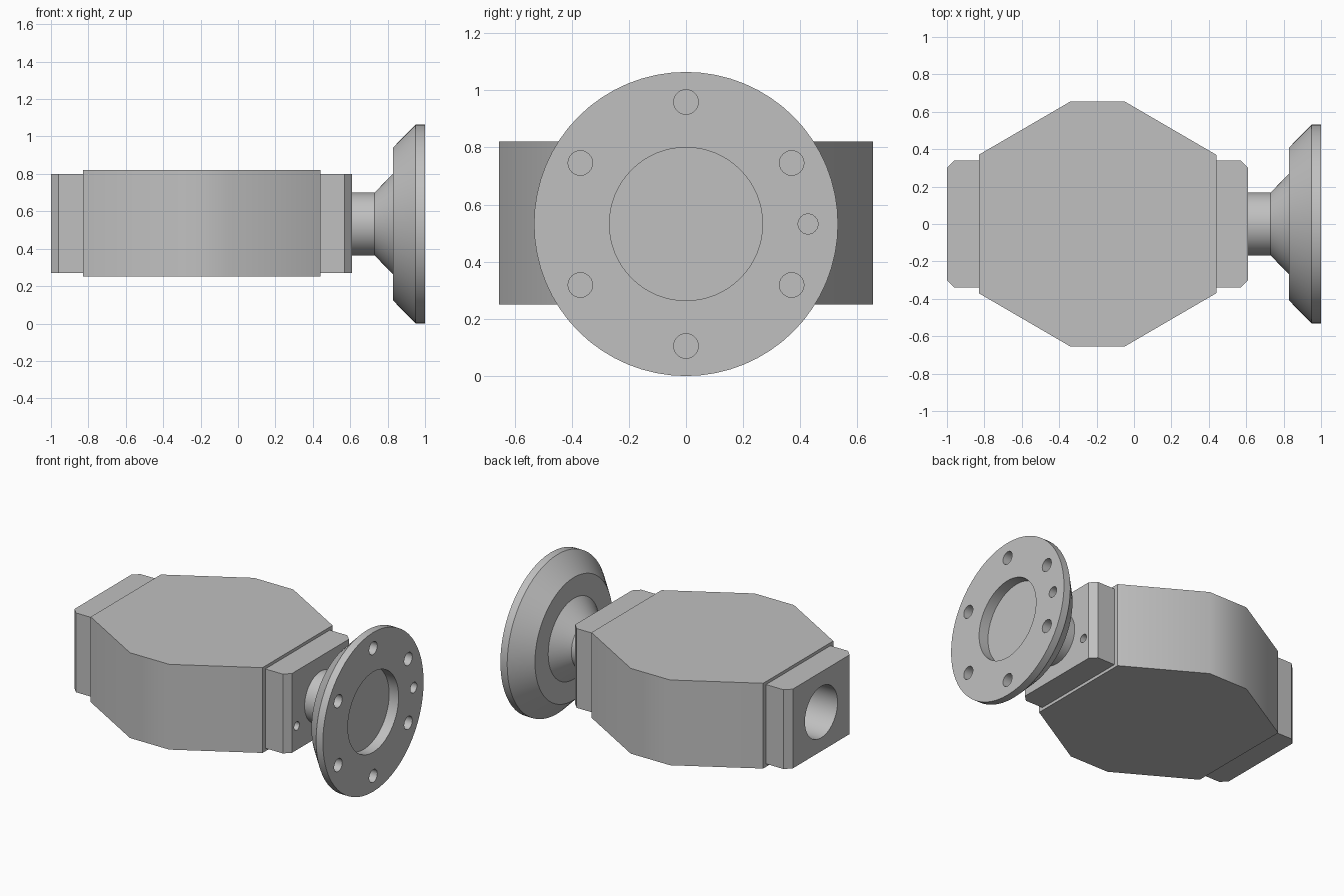
import bpy, bmesh
from math import sin, cos, tau, radians

default = bpy.data.objects.get("Cube")
if default:
    bpy.data.objects.remove(default, do_unlink=True)

AXIS_Z = 0.532  # height of the shared axis

grey = bpy.data.materials.new("plain grey")
grey.use_nodes = True
grey.diffuse_color = (0.53, 0.53, 0.53, 1)
grey.node_tree.nodes["Principled BSDF"].inputs["Base Color"].default_value = grey.diffuse_color


def finish(name, bm):
    bmesh.ops.recalc_face_normals(bm, faces=bm.faces)
    mesh = bpy.data.meshes.new(name)
    bm.to_mesh(mesh)
    bm.free()
    mesh.materials.append(grey)
    obj = bpy.data.objects.new(name, mesh)
    bpy.context.collection.objects.link(obj)
    return obj


def prism(name, outline, z0, z1):
    """Extrude an outline in the ground plane upward."""
    bm = bmesh.new()
    face = bm.faces.new([bm.verts.new((x, y, z0)) for x, y in outline])
    top = bmesh.ops.extrude_face_region(bm, geom=[face])["geom"]
    verts = [v for v in top if isinstance(v, bmesh.types.BMVert)]
    bmesh.ops.translate(bm, verts=verts, vec=(0, 0, z1 - z0))
    return finish(name, bm)


def lathe(name, profile, y=0, z=AXIS_Z, sides=64):
    """Turn (x, radius) points about a line along x, capping both ends."""
    bm = bmesh.new()
    rings = [[bm.verts.new((x, y + r * cos(tau * i / sides), z + r * sin(tau * i / sides)))
              for i in range(sides)] for x, r in profile]
    for a, b in zip(rings, rings[1:]):
        for i in range(sides):
            j = (i + 1) % sides
            bm.faces.new((a[i], a[j], b[j], b[i]))
    bm.faces.new(rings[0])
    bm.faces.new(rings[-1])
    return finish(name, bm)


def drill(target, x0, x1, radius, y=0, z=AXIS_Z, sides=24):
    """Cut a round hole along x."""
    cutter = lathe("drill_cutter", [(x0, radius), (x1, radius)], y, z, sides)
    cutter.hide_render = True
    mod = target.modifiers.new("hole", "BOOLEAN")
    mod.operation = "DIFFERENCE"
    mod.solver = "EXACT"
    mod.object = cutter
    select(target)
    bpy.ops.object.modifier_apply(modifier=mod.name)
    bpy.data.objects.remove(cutter, do_unlink=True)


def select(obj):
    bpy.ops.object.select_all(action="DESELECT")
    obj.select_set(True)
    bpy.context.view_layer.objects.active = obj


# Eight-sided main housing
half = [(-0.83, 0.37), (-0.34, 0.655), (-0.05, 0.655), (0.44, 0.37)]
housing = prism("housing", half + [(x, -y) for x, y in reversed(half)], 0.25, 0.82)


# End blocks with chamfered outer corners
def end_block(name, inner, outer):
    shoulder = outer + (0.04 if inner > outer else -0.04)
    side = [(inner, 0.34), (shoulder, 0.34), (outer, 0.3)]
    return prism(name, side + [(x, -y) for x, y in reversed(side)], 0.27, 0.80)


inlet_block = end_block("inlet_block", -0.83, -1.0)
neck_block = end_block("neck_block", 0.44, 0.61)

# Bore running through the inlet block into the housing
drill(inlet_block, -1.1, -0.7, 0.172, sides=64)
drill(housing, -0.9, -0.6, 0.172, sides=64)

# Two small holes beside the neck
for y in (-0.25, 0.25):
    drill(neck_block, 0.53, 0.7, 0.028, y, 0.43)

# Turned neck, flared flange and recessed face
flange = lathe("neck_and_flange", [
    (0.605, 0.168), (0.73, 0.168), (0.83, 0.27), (0.83, 0.41), (0.95, 0.532),
    (1.0, 0.532), (1.0, 0.268), (0.93, 0.268)])

# Ring of bolt holes and one locating hole
for i in range(6):
    a = tau * (i + 0.5) / 6
    drill(flange, 0.92, 1.1, 0.043, 0.427 * cos(a), AXIS_Z + 0.427 * sin(a))
drill(flange, 0.92, 1.1, 0.035, 0.427)

for part in (housing, inlet_block, neck_block, flange):
    select(part)
    bpy.ops.object.shade_smooth_by_angle(angle=radians(35))
